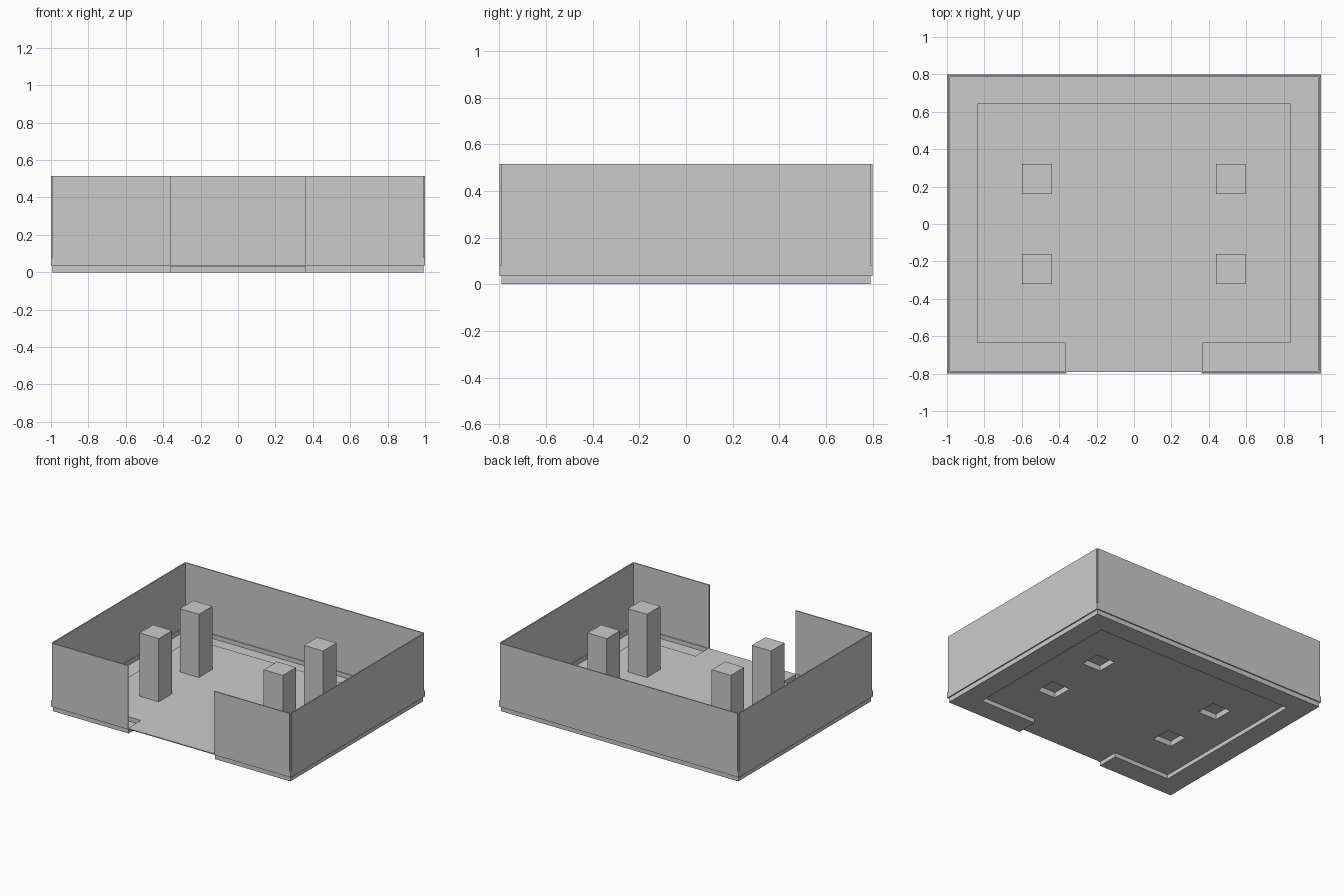
import bpy, bmesh

if "Cube" in bpy.data.objects:
    bpy.data.objects.remove(bpy.data.objects["Cube"])

T = 0.009                      # sheet thickness
X, Y, H = 1.0, 0.8, 0.515      # outer half sizes and height
STEP = 0.038                   # raised deck level
IX, IY0, IY1, GAP = 0.83, -0.63, 0.64, 0.36


def finish(name, bm):
    bmesh.ops.recalc_face_normals(bm, faces=bm.faces)
    me = bpy.data.meshes.new(name)
    bm.to_mesh(me)
    bm.free()
    ob = bpy.data.objects.new(name, me)
    bpy.context.collection.objects.link(ob)
    return ob


def add_box(bm, x0, x1, y0, y1, z0, z1):
    vs = bmesh.ops.create_cube(bm, size=1)["verts"]
    for v in vs:
        v.co.x = x1 if v.co.x > 0 else x0
        v.co.y = y1 if v.co.y > 0 else y0
        v.co.z = z1 if v.co.z > 0 else z0


def box(name, *dims):
    bm = bmesh.new()
    add_box(bm, *dims)
    return finish(name, bm)


def prism(name, pts, z0, z1):
    bm = bmesh.new()
    f = bm.faces.new([bm.verts.new((x, y, z0)) for x, y in pts])
    up = bmesh.ops.extrude_face_region(bm, geom=[f])["geom"]
    bmesh.ops.translate(bm, vec=(0, 0, z1 - z0),
                        verts=[v for v in up if isinstance(v, bmesh.types.BMVert)])
    return finish(name, bm)


# sunken channel: a C-shaped trough, open on top, around the raised deck
ox, oy = X - T, Y - T
c_shape = [(-GAP, -oy), (-ox, -oy), (-ox, oy), (ox, oy), (ox, -oy), (GAP, -oy),
           (GAP, IY0), (IX, IY0), (IX, IY1), (-IX, IY1), (-IX, IY0), (-GAP, IY0)]
trough = prism("edge_channel", c_shape, 0, STEP)
bm = bmesh.new()
bm.from_mesh(trough.data)
bmesh.ops.delete(bm, geom=[f for f in bm.faces if f.calc_center_median().z > STEP - 0.001
                           and abs(f.normal.z) > 0.5], context="FACES")
bm.to_mesh(trough.data)
bm.free()
mod = trough.modifiers.new("thickness", "SOLIDIFY")
mod.thickness = 0.006
mod.offset = -1
mod.use_even_offset = True

# raised deck with its tongue running out through the front opening
deck = prism("raised_deck", [(-IX, IY0), (-GAP, IY0), (-GAP, -oy), (GAP, -oy),
                             (GAP, IY0), (IX, IY0), (IX, IY1), (-IX, IY1)],
             STEP - 0.007, STEP)

# four posts with a shallow recess underneath
cut = bmesh.new()
posts = []
for sx in (-0.518, 0.518):
    for sy in (-0.24, 0.24):
        posts.append(box("post", sx - .08, sx + .08, sy - .08, sy + .08, STEP - 0.003, H))
        add_box(cut, sx - .077, sx + .077, sy - .077, sy + .077, 0.01, 0.072)
cutter = finish("recess_cutter", cut)
cutter.hide_render = True
cutter.hide_set(True)
for ob in [deck] + posts:
    b = ob.modifiers.new("recess", "BOOLEAN")
    b.operation = "DIFFERENCE"
    b.solver = "EXACT"
    b.object = cutter

# thin outer walls, with the front split by the opening
Z0 = 0.035
box("back_wall", -ox, ox, oy, Y, Z0, H)
for s, side in ((-1, "left"), (1, "right")):
    box(side + "_wall", *sorted((s * ox, s * X)), -oy, oy, Z0, H)
    box(side + "_front_wall", *sorted((s * GAP, s * ox)), -Y, -oy, Z0, H)
    # low corner fillers below the corner slits
    for t in (-1, 1):
        box("corner_filler", *sorted((s * ox, s * X)), *sorted((t * oy, t * Y)), Z0, 0.08)
